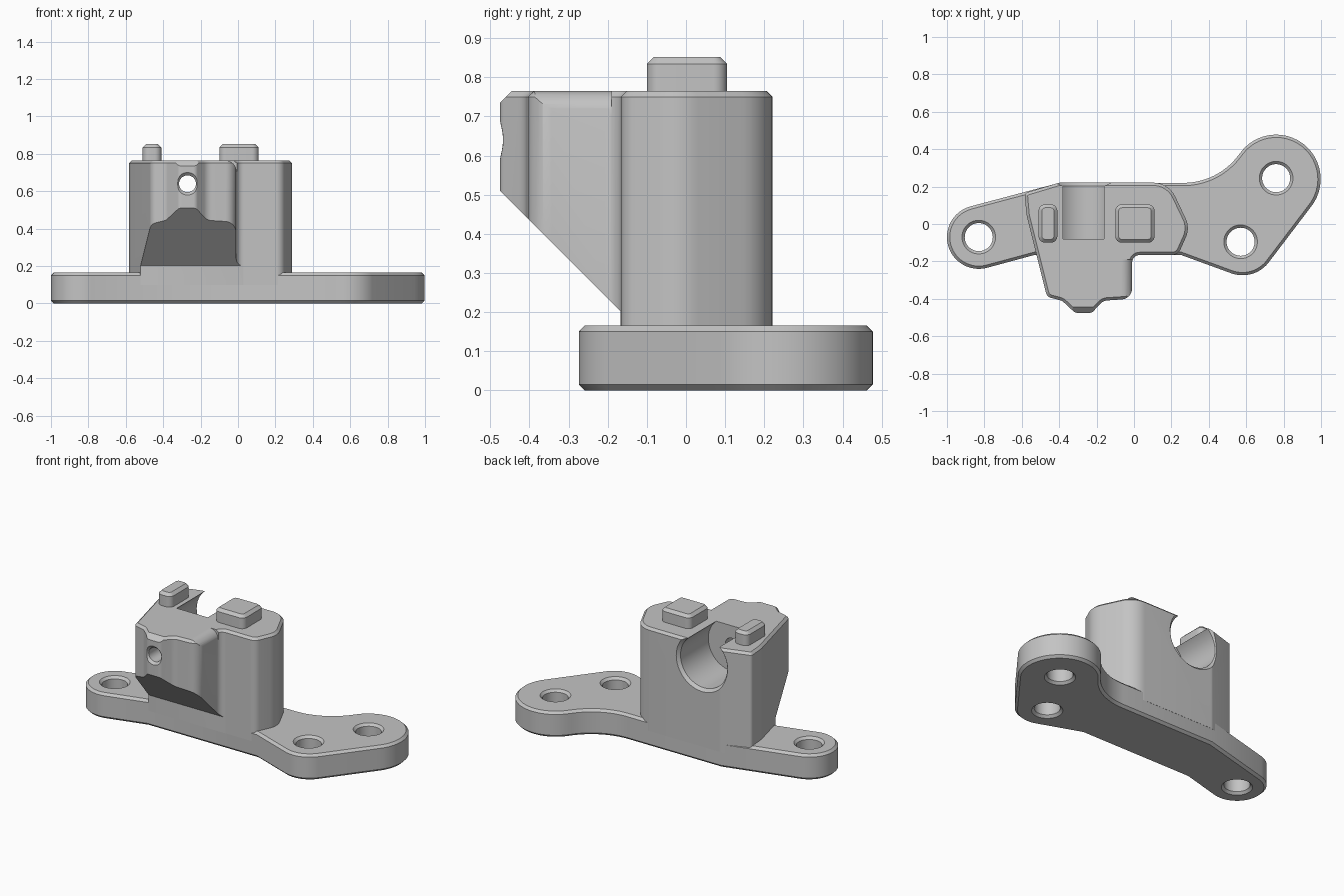
import bpy, bmesh, math
from mathutils import Vector, Matrix

old = bpy.data.objects.get("Cube")
if old:
    bpy.data.objects.remove(old, do_unlink=True)

GREY = (0.55, 0.55, 0.55, 1)
mat = bpy.data.materials.new("plain grey")
mat.use_nodes = True
mat.diffuse_color = GREY
mat.node_tree.nodes["Principled BSDF"].inputs["Base Color"].default_value = GREY


def finish(name, bm):
    bmesh.ops.recalc_face_normals(bm, faces=bm.faces)
    mesh = bpy.data.meshes.new(name)
    bm.to_mesh(mesh)
    bm.free()
    mesh.materials.append(mat)
    ob = bpy.data.objects.new(name, mesh)
    bpy.context.collection.objects.link(ob)
    return ob


def arc(cx, cy, r, a0, a1, n=24):
    angles = [math.radians(a0 + (a1 - a0) * i / n) for i in range(n + 1)]
    return [(cx + r * math.cos(a), cy + r * math.sin(a)) for a in angles]


def rounded(corners, n=8):
    """Round every (x, y, radius) corner of a polygon."""
    out = []
    for i, (x, y, r) in enumerate(corners):
        p = Vector((x, y))
        a = (Vector(corners[i - 1][:2]) - p).normalized()
        b = (Vector(corners[(i + 1) % len(corners)][:2]) - p).normalized()
        half = a.angle(b) / 2
        centre = p + (a + b).normalized() * r / math.sin(half)
        start = (p + a * r / math.tan(half) - centre).normalized()
        end = (p + b * r / math.tan(half) - centre).normalized()
        turn = math.pi - 2 * half
        for k in range(n + 1):
            t = k / n
            ray = (start * math.sin((1 - t) * turn) + end * math.sin(t * turn)) / math.sin(turn)
            out.append(tuple(centre + ray * r))
    return out


def prism(name, outline, z0, z1, top=0, bottom=0):
    """Extrude an outline upwards and chamfer its rims."""
    bm = bmesh.new()
    base = bm.faces.new([bm.verts.new((x, y, z0)) for x, y in outline])
    new = bmesh.ops.extrude_face_region(bm, geom=[base])["geom"]
    bmesh.ops.translate(bm, verts=[v for v in new if isinstance(v, bmesh.types.BMVert)],
                        vec=(0, 0, z1 - z0))
    for z, size in ((z1, top), (z0, bottom)):
        if size:
            rim = [e for e in bm.edges if all(abs(v.co.z - z) < 1e-5 for v in e.verts)]
            bmesh.ops.bevel(bm, geom=rim, offset=size, segments=1, affect='EDGES')
    return finish(name, bm)


def lathe(profile, place, n=48):
    """Solid of revolution from (radius, height) pairs."""
    bm = bmesh.new()
    rings = []
    for r, h in profile:
        rings.append([bm.verts.new((x, y, h)) for x, y in arc(0, 0, r, 0, 360, n)[:-1]])
    for low, high in zip(rings, rings[1:]):
        for i in range(n):
            j = (i + 1) % n
            bm.faces.new((low[i], low[j], high[j], high[i]))
    bm.faces.new(rings[0])
    bm.faces.new(rings[-1])
    bm.transform(place)
    return finish("cutter", bm)


def cut(ob, cutter):
    cutter.hide_render = True
    mod = ob.modifiers.new("cut", 'BOOLEAN')
    mod.operation = 'DIFFERENCE'
    mod.solver = 'EXACT'
    mod.object = cutter
    bpy.context.view_layer.objects.active = ob
    bpy.ops.object.modifier_apply(modifier=mod.name)
    bpy.data.objects.remove(cutter, do_unlink=True)


def smooth(ob):
    bpy.ops.object.select_all(action='DESELECT')
    ob.select_set(True)
    bpy.context.view_layer.objects.active = ob
    bpy.ops.object.shade_smooth_by_angle(angle=math.radians(28))


# Mounting plate with three chamfered screw holes
outline = (arc(-0.83, -0.07, 0.17, 105, 285)
           + [(-0.53, -0.165), (0.25, -0.165)]
           + arc(0.58, -0.096, 0.178, 250, 320)
           + arc(0.76, 0.24, 0.238, 320, 505)
           + arc(0.264, 0.587, 0.367, 325, 270)[1:]
           + [(-0.40, 0.22)])
TOP = 0.165
plate = prism("mounting_plate", outline, 0, TOP, 0.015, 0.015)
hole = [(0.11, -0.02), (0.09, 0), (0.075, 0.015),
        (0.075, TOP - 0.015), (0.09, TOP), (0.11, TOP + 0.02)]
for x, y in ((-0.83, -0.07), (0.57, -0.095), (0.76, 0.245)):
    cut(plate, lathe(hole, Matrix.Translation((x, y, 0))))

# Tower with the overhanging head and nose
tower = prism("tower", rounded([
    (-0.40, 0.221, 0.05), (-0.585, 0.165, 0.02), (-0.575, 0.05, 0.15),
    (-0.465, -0.39, 0.04), (-0.385, -0.41, 0.05), (-0.315, -0.475, 0.03),
    (-0.225, -0.475, 0.03), (-0.165, -0.41, 0.06), (-0.01, -0.40, 0.06),
    (-0.01, -0.166, 0.04), (0.235, -0.166, 0.05), (0.30, -0.02, 0.12),
    (0.185, 0.221, 0.13)]), 0.1, 0.765, 0.015)

# Sloped underside of the head, and chamfer on top of the nose
for profile in ([(-0.167, 0.0), (-0.167, 0.202), (-0.6, 0.635), (-0.6, 0.0)],
                [(-0.43, 0.78), (-0.6, 0.78), (-0.6, 0.61)]):
    wedge = prism("cutter", profile, -0.8, 0.1)
    wedge.data.transform(Matrix(((0, 0, 1, 0), (1, 0, 0, 0), (0, 1, 0, 0), (0, 0, 0, 1))))
    cut(tower, wedge)

# Rounded upper right edge of the head
edge = prism("cutter", arc(-0.068, 0.705, 0.06, 0, 90, 10)
             + [(-0.068, 0.8), (0.02, 0.8), (0.02, 0.705)], -0.6, -0.19)
edge.data.transform(Matrix(((1, 0, 0, 0), (0, 0, 1, 0), (0, 1, 0, 0), (0, 0, 0, 1))))
edge.data.flip_normals()
cut(tower, edge)

# Round socket open at the back and top, and the pin hole through the nose
axis = Matrix.Translation((-0.27, 0, 0.64)) @ Matrix.Rotation(-math.pi / 2, 4, 'X')
cut(tower, lathe([(0.167, -0.08), (0.167, 0.203), (0.205, 0.241)], axis))
cut(tower, lathe([(0.08, -0.495), (0.045, -0.46), (0.045, -0.05)], axis))

# Locating pegs on top
pegs = []
for name, x0, x1 in (("square_peg", -0.1, 0.11), ("slim_peg", -0.51, -0.41)):
    pegs.append(prism(name, rounded([(x0, -0.1, 0.035), (x1, -0.1, 0.035),
                                     (x1, 0.105, 0.035), (x0, 0.105, 0.035)]),
                      0.74, 0.852, 0.018))

for ob in [plate, tower] + pegs:
    smooth(ob)
